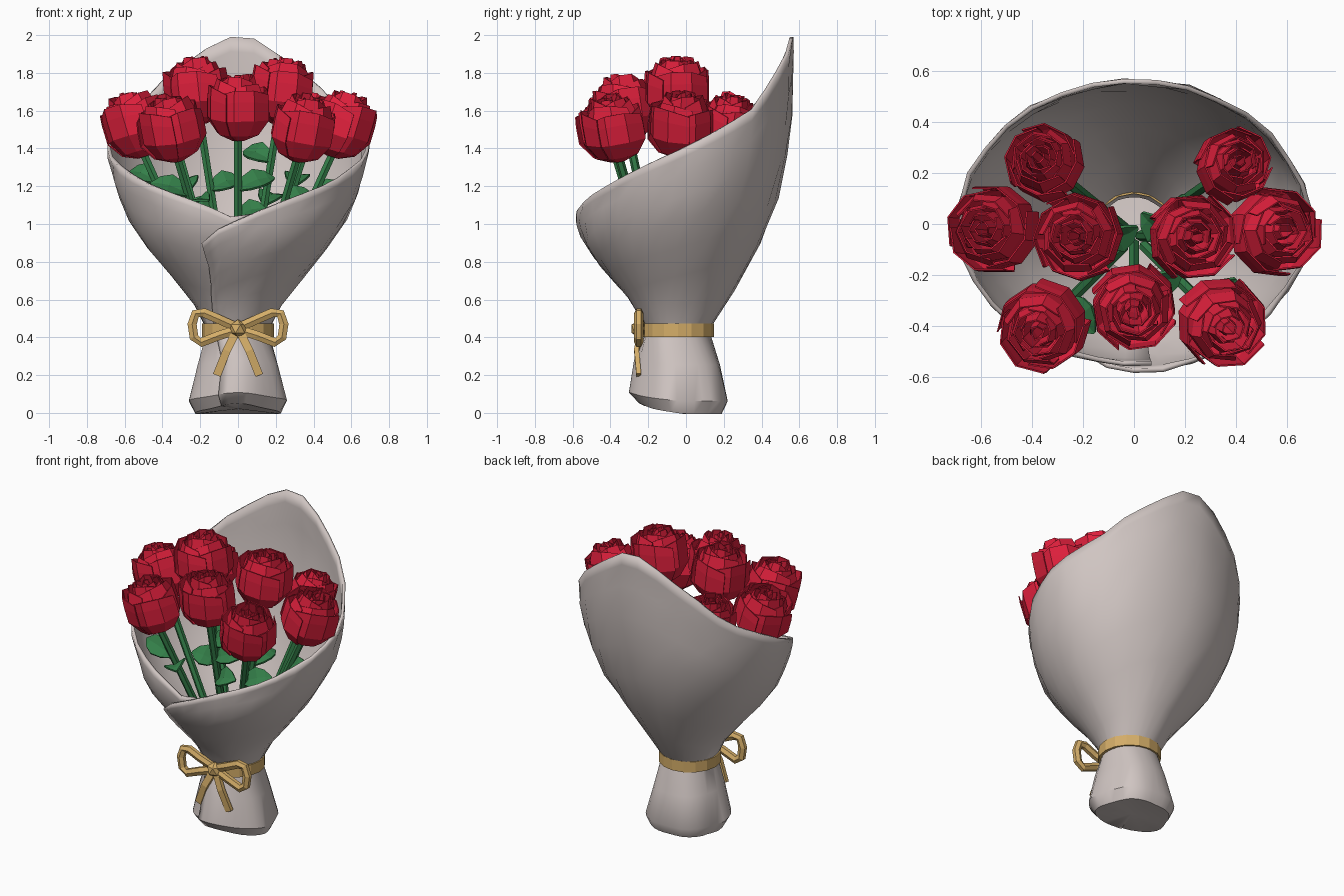
import bpy, bmesh, math, random
from mathutils import Vector, Matrix

if "Cube" in bpy.data.objects:
    bpy.data.objects.remove(bpy.data.objects["Cube"])
random.seed(4)


def material(name, rgb):
    m = bpy.data.materials.new(name)
    m.diffuse_color = (*rgb, 1)
    m.use_nodes = True
    m.node_tree.nodes["Principled BSDF"].inputs["Base Color"].default_value = m.diffuse_color
    return m


PAPER = material("warm grey paper", (0.63, 0.56, 0.54))
RED = material("rose red", (0.73, 0.014, 0.045))
GREEN = material("leaf green", (0.034, 0.21, 0.066))
GOLD = material("ribbon gold", (0.66, 0.42, 0.14))


def finish(bm, name, mat, thick=0, smooth=None):
    bmesh.ops.remove_doubles(bm, verts=bm.verts, dist=0.0005)
    bmesh.ops.recalc_face_normals(bm, faces=bm.faces)
    me = bpy.data.meshes.new(name)
    bm.to_mesh(me)
    bm.free()
    me.materials.append(mat)
    ob = bpy.data.objects.new(name, me)
    bpy.context.collection.objects.link(ob)
    if smooth:
        bpy.ops.object.select_all(action='DESELECT')
        ob.select_set(True)
        bpy.context.view_layer.objects.active = ob
        bpy.ops.object.shade_smooth_by_angle(angle=math.radians(smooth))
    if thick:
        s = ob.modifiers.new("thickness", 'SOLIDIFY')
        s.thickness = thick
        s.offset = 0
    return ob


def grid(bm, rows, loop=False):
    vs = [[bm.verts.new(p) for p in row] for row in rows]
    for a, b in zip(vs, vs[1:]):
        n = len(a)
        for i in range(n if loop else n - 1):
            j = (i + 1) % n
            bm.faces.new((a[i], a[j], b[j], b[i]))
    return vs


def tube(bm, pts, ru, rv, ref, n=6, closed=False):
    """Sweep an n-sided section; ru is across, rv along the ref direction."""
    pts = [Vector(p) for p in pts]
    ref, N, rows = Vector(ref), len(pts), []
    for i, p in enumerate(pts):
        a = pts[i - 1] if i or closed else p
        b = pts[(i + 1) % N] if i < N - 1 or closed else p
        t = (b - a).normalized()
        u = t.cross(ref).normalized()
        v = u.cross(t)
        rows.append([p + u * ru * math.cos(k) + v * rv * math.sin(k)
                     for k in [(j + .5) * math.tau / n for j in range(n)]])
    if closed:
        rows.append(rows[0])
    vs = grid(bm, rows, True)
    if not closed:
        bm.faces.new(vs[0])
        bm.faces.new(vs[-1])


def lookup(table, x):
    if x <= table[0][0]:
        return table[0][1:]
    for a, b in zip(table, table[1:]):
        if x <= b[0]:
            f = (x - a[0]) / (b[0] - a[0])
            return [p + (q - p) * f for p, q in zip(a[1:], b[1:])]
    return table[-1][1:]


# Paper wrapper: height -> half width, front y, back y
PROFILE = [(0, .22, -.23, .19), (.06, .25, -.275, .22), (.25, .20, -.25, .175),
           (.44, .155, -.195, .115), (.6, .235, -.28, .22), (.8, .41, -.45, .33),
           (.95, .525, -.545, .415), (1.05, .58, -.56, .455), (1.2, .645, -.565, .5),
           (1.4, .69, -.57, .535), (1.7, .685, -.57, .56), (2, .66, -.57, .555)]
# Rim height by angle away from the front
RIM = [(-.42, .86), (-.36, .92), (-.2, .97), (0, 1.02), (.3, 1.1), (.81, 1.21), (1.57, 1.4),
       (2.25, 1.6), (2.48, 1.74), (2.87, 1.92), (3.02, 1.985), (3.14, 1.995)]
bm = bmesh.new()
COLS, rows = 36, []
levels = [-.44, -.38, -.19, 0, .14, .3, .45, .6, .73, .86, .95, 1]
for s in levels:
    row = []
    start = -.4 if s < 0 else -.8 + .42 * min(1, s / .7)
    for i in range(COLS + 1):
        u = i / COLS
        phi = start + (math.tau + .12 - start) * u
        a = phi if phi < math.pi else math.tau - phi
        if phi > math.tau - .01:
            a = abs(a)
        top = lookup(RIM, a)[0]
        z = .44 + s * (1 if s < 0 else top - .44)
        rx, yf, yb = lookup(PROFILE, z)
        k = 1 + .05 * max(0, 1 - u * 5) - .03 * max(0, u * 5 - 4)
        k *= 1 + random.uniform(-.012, .012)
        if s < 0:   # soft folds in the gathered foot
            k *= 1 + .03 * math.cos(5 * phi)
            front = max(0, math.cos(phi))
            z += (.035 * front + .02 * front ** 8) * (-s / .44) + .003
        row.append(Vector((rx * math.sin(phi) * k,
                           (yf + yb) / 2 - (yb - yf) / 2 * math.cos(phi) * k, z)))
    rows.append(row)
# Closed foot
rows.insert(0, [Vector((0, -.02, .03))] * (COLS + 1))
grid(bm, rows)
bmesh.ops.dissolve_degenerate(bm, dist=.0001, edges=bm.edges)
finish(bm, "paper_wrapper", PAPER, .018, 40)

# Ribbon band, bow loops, tails and knot
bm = bmesh.new()
tube(bm, [(.176 * math.sin(a), -.043 - .176 * math.cos(a), .437)
          for a in [i * math.tau / 16 for i in range(16)]], .02, .05, (0, 0, 1), 4, True)
finish(bm, "ribbon_band", GOLD)
bm = bmesh.new()
for s in (-1, 1):
    tube(bm, [(s * x, y, z) for x, y, z in
              [(0, -.235, .45), (.1, -.25, .495), (.18, -.25, .53), (.225, -.25, .525),
               (.243, -.25, .47), (.233, -.25, .4), (.195, -.25, .373), (.1, -.25, .41),
               (0, -.235, .44)]], .028, .024, (0, 1, 0))
    tube(bm, [(0, -.24, .45), (s * .06, -.262, .33), (s * .112, -.25, .2)],
         .03, .018, (0, 1, 0), 4)
bmesh.ops.create_icosphere(bm, subdivisions=1, radius=.05,
                           matrix=Matrix.Translation((0, -.245, .445)))
finish(bm, "ribbon_bow", GOLD)

# Rose heads: x, y, z of the centre, size
ROSES = [(-.55, -.02, 1.53, 1), (-.22, -.05, 1.71, 1), (.23, -.05, 1.71, 1),
         (.55, -.03, 1.53, 1), (-.355, -.4, 1.51, 1), (0, -.325, 1.62, .98),
         (.345, -.385, 1.51, 1), (-.35, .24, 1.54, .86), (.39, .23, 1.54, .84)]
# Petal rings: count, radius, top height, angular width
RINGS = [(4, .169, .11, 2.0), (3, .142, .145, 2.4), (3, .108, .165, 2.4),
         (3, .07, .175, 2.4), (2, .034, .17, 3.3)]


def rose(bm, frame, size):
    """Cup of overlapping petals, each with one edge tucked in; rims lean inward."""
    spin = random.uniform(0, 6)
    for k, (n, r, top, width) in enumerate(RINGS):
        for p in range(n):
            a0 = spin + k * 1.1 + p * math.tau / n
            h = top + random.uniform(-.015, .012)
            rows = []
            for t, f in ((0, .2), (.12, .66), (.42, 1), (.78, 1.0), (1, .82 if k else .97)):
                row = []
                for c in range(4):
                    u = c / 3
                    a = a0 + (u - .5) * width
                    edge = abs(u - .5) * 2
                    rr = r * f * (.92 + .13 * u)
                    z = -.18 + (h + .18) * t - .035 * t * t * edge ** 2
                    row.append(frame @ (Vector((rr * math.cos(a), rr * math.sin(a), z)) * size))
                rows.append(row)
            grid(bm, rows)


BASE = Vector((0, -.04, .42))
stems = []
for i, (x, y, z, size) in enumerate(ROSES):
    c = Vector((x, y, z))
    d = (c - Vector((0, -.06, -.3))).normalized()
    bm = bmesh.new()
    rose(bm, Matrix.Translation(c) @ d.to_track_quat('Z', 'Y').to_matrix().to_4x4(), size)
    finish(bm, f"rose_head_{i + 1}", RED, .006)
    stems.append((BASE + Vector((x * .12, y * .12, 0)), c - d * .15 * size))

# Stems
bm = bmesh.new()
for a, b in stems:
    tube(bm, [a, a.lerp(b, .5), b], .023, .023, (0, 1, 0))
finish(bm, "stems", GREEN)

# Leaves: stem number, height, heading in degrees, length
LEAVES = [(4, 1.15, 180, .21), (1, 1.18, 10, .17), (5, 1.18, 15, .21), (3, 1.13, -10, .2),
          (5, 1.03, -15, .16), (2, 1.33, 150, .18), (0, 1.22, 150, .18), (6, 1.1, 20, .18),
          (7, 1.18, 100, .17), (8, 1.2, 80, .18), (4, 1.08, -60, .17), (1, 1.05, 200, .16),
          (2, 1.1, 70, .18)]
bm = bmesh.new()
for i, z, yaw, length in LEAVES:
    a, b = stems[i]
    p = a.lerp(b, (z - a.z) / (b.z - a.z))
    yaw = math.radians(yaw)
    m = (Matrix.Translation(p) @ Matrix.Rotation(yaw, 4, 'Z')
         @ Matrix.Rotation(-.35, 4, 'Y') @ Matrix.Rotation(.8 * math.cos(yaw), 4, 'X'))
    rows = []
    for t, w, h in ((0, .012, 0), (.25, .052, .015), (.55, .068, .02), (.82, .045, .005), (1, .006, -.015)):
        rows.append([m @ Vector((t * length, s * w, h + abs(s) * w * .25)) for s in (-1, 0, 1)])
    grid(bm, rows)
finish(bm, "leaves", GREEN, .012)
